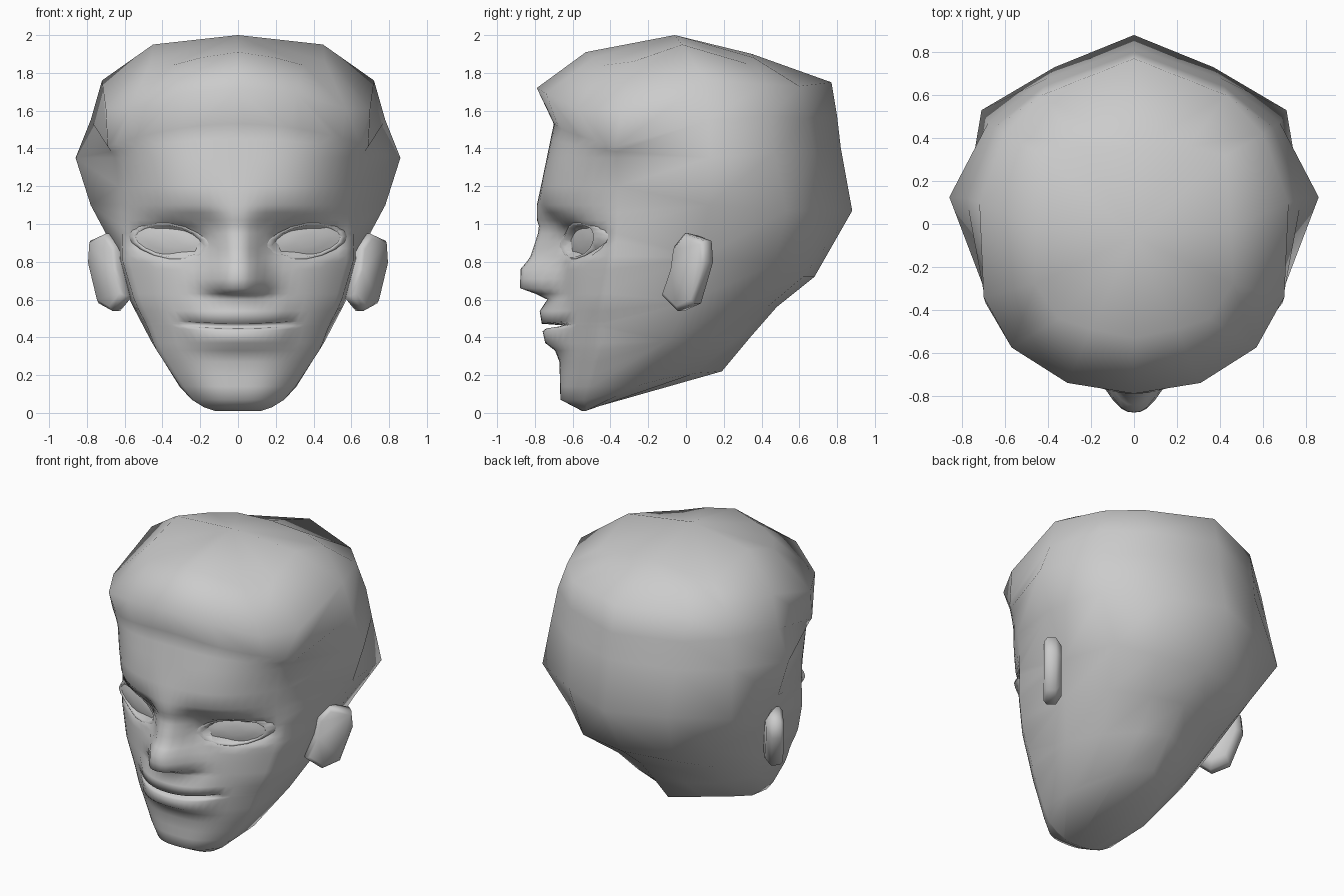
import bpy, bmesh, math

if "Cube" in bpy.data.objects:
    bpy.data.objects.remove(bpy.data.objects["Cube"])


def lerp(tab, v):
    """Piecewise linear lookup in a small profile."""
    if v <= tab[0][0]:
        return tab[0][1]
    for (a, p), (b, q) in zip(tab, tab[1:]):
        if v <= b:
            return p + (q - p) * (v - a) / (b - a)
    return tab[-1][1]


def finish(bm, name, angle=180):
    me = bpy.data.meshes.new(name)
    bm.to_mesh(me)
    bm.free()
    ob = bpy.data.objects.new(name, me)
    bpy.context.collection.objects.link(ob)
    m = ob.modifiers.new("Mirror", "MIRROR")
    m.use_clip = True
    m.merge_threshold = 0.002
    bpy.ops.object.select_all(action='DESELECT')
    ob.select_set(True)
    bpy.context.view_layer.objects.active = ob
    bpy.ops.object.modifier_apply(modifier="Mirror")
    bpy.ops.object.shade_smooth_by_angle(angle=math.radians(angle))
    return ob


# Face profiles, all as (z, value)
HALF_W = [(.01, .12), (.03, .18), (.07, .245), (.14, .305), (.33, .43),
          (.6, .55), (.8, .61), (1.1, .62), (1.35, .65), (1.53, .69)]
EDGE_Y = [(.01, -.53), (.07, -.52), (.33, -.45), (.6, -.42), (.8, -.38),
          (1.1, -.36), (1.53, -.37)]
FRONT_Y = [(.01, -.55), (.07, -.665), (.27, -.67), (.45, -.68), (.62, -.67),
           (.8, -.66), (.98, -.68), (1.1, -.77), (1.2, -.768), (1.53, -.70)]
NOSE = [(.57, 0), (.61, .05), (.66, .21), (.76, .215), (.83, .16),
        (1.02, .08), (1.1, .02), (1.2, 0)]
NOSE_W = [(.6, .15), (.7, .16), (.85, .12), (1.1, .13)]
LIPS = [(.27, 0), (.33, .02), (.37, .07), (.432, .08), (.447, .06),
        (.460, -.07), (.472, .085), (.54, .10), (.6, .025), (.66, 0)]
EYE = (.365, .91)


def face_y(x, z):
    s = min(1, x / lerp(HALF_W, z))
    f = lerp(FRONT_Y, z)
    y = f + (lerp(EDGE_Y, z) - f) * s ** 2.8
    y -= lerp(NOSE, z) * math.exp(-(x / lerp(NOSE_W, z)) ** 2.5)
    y -= lerp(LIPS, z) * max(0, 1 - (x / .3) ** 2)
    y += .03 * math.exp(-((x - .33) / .2) ** 2 - ((z - .93) / .1) ** 2)
    return y


def socket(x, z):
    """Extra depth hidden behind the eye."""
    r = math.hypot((x - EYE[0]) / .17, (z - EYE[1]) / .075)
    return .06 * max(0, min(1, (1.18 - r) / .3))


def shift_z(x, z, s):
    """Mouth corners lift slightly, hairline drops towards the temples."""
    if .42 < z < .5:
        return .012 * min(1, (x / .28) ** 2)
    return -.12 * s * s * max(0, z - 1.35) / .18


# Head: fine face grid joined to a coarse skull
S = [0, .05, .1, .17, .24, .32, .4, .48, .56, .64, .72, .8, .87, .94, 1]
Z = [.01, .03, .07, .14, .2, .27, .33, .37, .432, .447, .460, .472, .54, .6,
     .63, .66, .71, .76, .8, .83, .87, .91, .95, .99, 1.02, 1.06, 1.1, 1.2,
     1.35, 1.45, 1.53]
bm = bmesh.new()
face = []
for z in Z:
    w = lerp(HALF_W, z)
    face.append([bm.verts.new((s * w, face_y(s * w, z) + socket(s * w, z),
                               z + shift_z(s * w, z, s))) for s in S])
for j in range(len(Z) - 1):
    for i in range(len(S) - 1):
        bm.faces.new((face[j][i], face[j][i + 1], face[j + 1][i + 1], face[j + 1][i]))

# Skull rings behind the face: side, back corner, back, back centre
BACK = [
    [(.31, -.27, .14), (.27, -.12, .18), (.15, .05, .21), (0, .19, .22)],
    [(.46, -.10, .38), (.34, .12, .38), (.18, .26, .39), (0, .34, .40)],
    [(.57, .02, .59), (.45, .29, .58), (.21, .43, .56), (0, .48, .56)],
    [(.63, .08, .82), (.54, .47, .79), (.34, .62, .72), (0, .68, .72)],
    [(.78, .12, 1.10), (.71, .53, 1.07), (.37, .73, 1.07), (0, .88, 1.07)],
    [(.86, .125, 1.35), (.68, .47, 1.38), (.40, .68, 1.38), (0, .82, 1.40)],
    [(.78, .12, 1.55), (.65, .45, 1.57), (.42, .64, 1.56), (0, .80, 1.57)],
]
# Hair rings, from front centre to back centre
HAIR = [
    [(0, -.79, 1.72), (.31, -.74, 1.69), (.57, -.575, 1.61), (.70, -.34, 1.61),
     (.72, .10, 1.76), (.60, .42, 1.74), (.43, .60, 1.73), (0, .77, 1.75)],
    [(0, -.53, 1.91), (.2, -.49, 1.88), (.35, -.44, 1.84), (.46, -.28, 1.86),
     (.45, -.02, 1.95), (.43, .32, 1.85), (.25, .36, 1.88), (0, .35, 1.90)],
]
rows = [Z.index(z) for z in (.01, .33, .6, .8, 1.1, 1.35, 1.53)]
back = [[bm.verts.new(p) for p in ring] for ring in BACK]
for k in range(6):
    lo, hi = back[k], back[k + 1]
    edge = [face[j][-1] for j in range(rows[k + 1], rows[k] - 1, -1)]
    # fan the seam so the coarse side meets the fine face cleanly
    half = len(edge) // 2
    for i in range(len(edge) - 1):
        bm.faces.new((hi[0] if i < half else lo[0], edge[i], edge[i + 1]))
    bm.faces.new((lo[0], hi[0], edge[half]))
    for i in range(3):
        bm.faces.new((lo[i], lo[i + 1], hi[i + 1], hi[i]))
hair = [[bm.verts.new(p) for p in ring] for ring in HAIR]
cols = [0, S.index(.4), S.index(.8), len(S) - 1]
for i in range(3):
    bm.faces.new(face[-1][cols[i]:cols[i + 1] + 1] + [hair[0][i + 1], hair[0][i]])
line = [face[-1][-1]] + back[-1]
for i in range(4):
    bm.faces.new((line[i], line[i + 1], hair[0][i + 4], hair[0][i + 3]))
top = bm.verts.new((0, -.06, 2))
for i in range(7):
    bm.faces.new((hair[0][i], hair[0][i + 1], hair[1][i + 1], hair[1][i]))
    bm.faces.new((hair[1][i], hair[1][i + 1], top))
bm.faces.new(list(reversed(face[0] + back[0])))  # underside of jaw
finish(bm, "head")


# Eyes and eyelids share an almond outline
def almond(a, r):
    c, s = math.cos(a), math.sin(a)
    x = EYE[0] + .17 * r * c
    z = EYE[1] + .075 * r * s * (1 - .15 * c * c) + .02 * c * r
    return x, z


def eye_y(x, r):
    return -.61 + .125 * (x - .2) / .335 - .012 * (1 - r * r)


ANG = [2 * math.pi * i / 16 for i in range(16)]


def rings(bm, loops):
    vs = [[bm.verts.new(p) for p in lp] for lp in loops]
    for a, b in zip(vs, vs[1:]):
        n = len(a)
        for i in range(n):
            bm.faces.new((a[i], a[(i + 1) % n], b[(i + 1) % n], b[i]))
    return vs


def eye_ring(r, depth):
    return [(x, depth(x, z, r), z) for x, z in (almond(a, r) for a in ANG)]


def face_forward(bm):
    bmesh.ops.recalc_face_normals(bm, faces=bm.faces)
    if sum(f.normal.y for f in bm.faces) > 0:
        bmesh.ops.reverse_faces(bm, faces=bm.faces)


bm = bmesh.new()
vs = rings(bm, [eye_ring(r, lambda x, z, r: eye_y(x, r)) for r in (1.06, .75, .4)])
bm.faces.new(vs[-1])
face_forward(bm)
finish(bm, "eye")

bm = bmesh.new()
rings(bm, [eye_ring(1.26, lambda x, z, r: face_y(x, z) + .006),
           eye_ring(1.12, lambda x, z, r: min(face_y(x, z), eye_y(x, 1) - .012)),
           eye_ring(1.0, lambda x, z, r: eye_y(x, 1) + .01)])
face_forward(bm)
finish(bm, "eyelid")

# Ears: flared slab, outline as (along, z)
EAR = [(0, .95), (.13, .91), (.14, .80), (.06, .58), (-.05, .54),
       (-.15, .62), (-.09, .76), (-.07, .88)]
bm = bmesh.new()
loops = []
for off, k in ((-.06, .75), (-.025, 1), (.03, 1), (.05, .88)):
    loops.append([(.675 + .66 * t * k + .75 * off, .015 + .80 * t * k - .66 * off,
                   .75 + (z - .75) * k) for t, z in EAR])
vs = rings(bm, loops)
bm.faces.new(vs[0])
bm.faces.new(vs[-1])
bmesh.ops.recalc_face_normals(bm, faces=bm.faces)
finish(bm, "ear")
